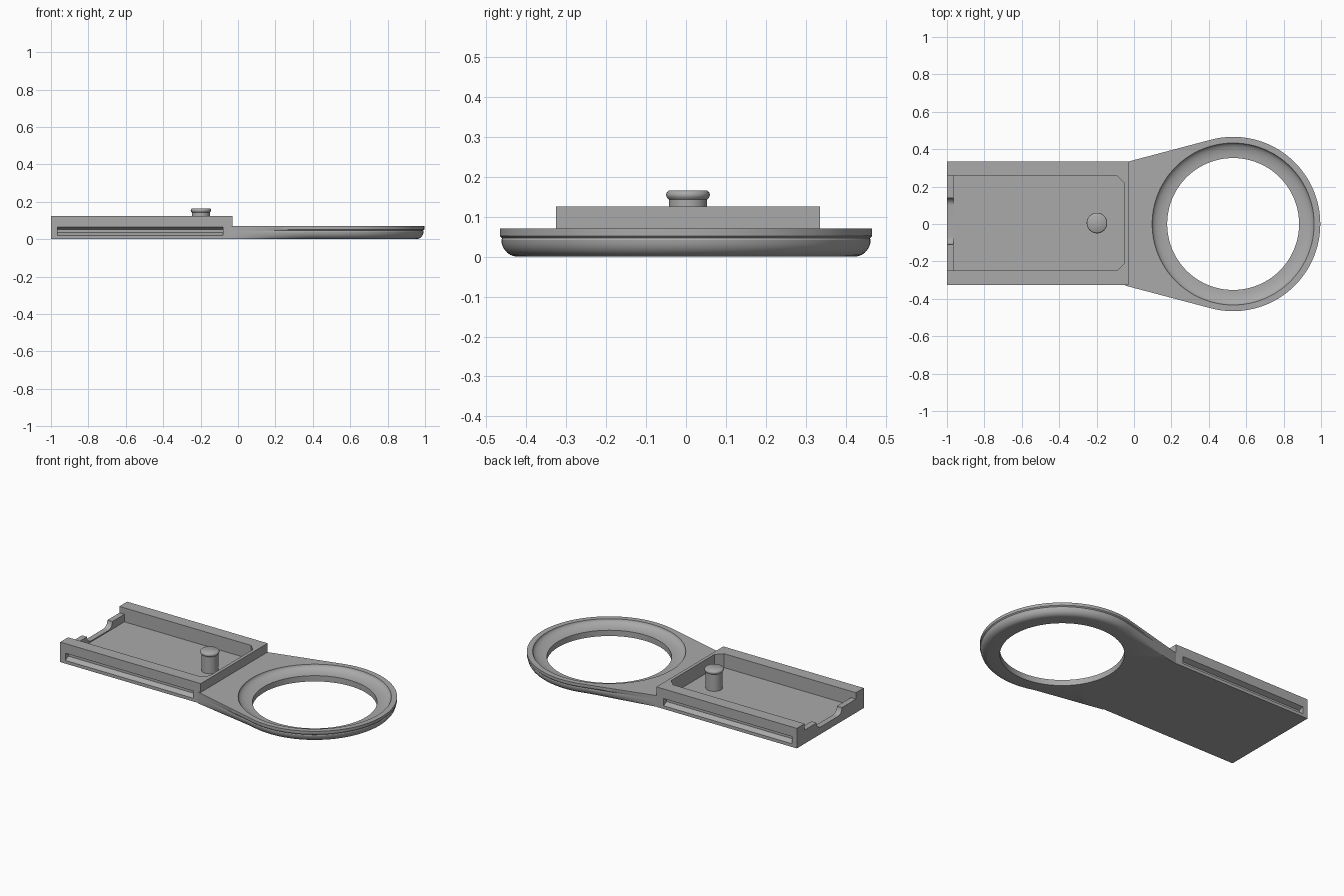
import bpy, bmesh, math
from mathutils import Vector

cube = bpy.data.objects.get("Cube")
if cube:
    bpy.data.objects.remove(cube, do_unlink=True)

grey = bpy.data.materials.new("plain grey")
grey.use_nodes = True
GREY = (0.40, 0.40, 0.40, 1)
grey.diffuse_color = GREY
grey.node_tree.nodes["Principled BSDF"].inputs["Base Color"].default_value = GREY

MID = 0.005          # centre line of the tray in y


def finish(name, bm):
    bmesh.ops.recalc_face_normals(bm, faces=bm.faces)
    mesh = bpy.data.meshes.new(name)
    bm.to_mesh(mesh)
    bm.free()
    mesh.materials.append(grey)
    ob = bpy.data.objects.new(name, mesh)
    bpy.context.collection.objects.link(ob)
    return ob


def smooth(ob, angle=30):
    bpy.ops.object.select_all(action='DESELECT')
    ob.select_set(True)
    bpy.context.view_layer.objects.active = ob
    bpy.ops.object.shade_smooth_by_angle(angle=math.radians(angle))


def prism(name, points, axis, lo, hi):
    """Extrude a 2D outline along an axis, from lo to hi."""
    bm = bmesh.new()
    place = {'x': lambda a, b: (lo, a, b), 'z': lambda a, b: (a, b, lo)}[axis]
    face = bm.faces.new([bm.verts.new(place(*p)) for p in points])
    out = bmesh.ops.extrude_face_region(bm, geom=[face])
    shift = Vector((hi - lo, 0, 0) if axis == 'x' else (0, 0, hi - lo))
    verts = [g for g in out["geom"] if isinstance(g, bmesh.types.BMVert)]
    bmesh.ops.translate(bm, vec=shift, verts=verts)
    return finish(name, bm)


def loft(name, loops, wrap):
    """Join equal closed loops of points; cap the ends unless they wrap."""
    bm = bmesh.new()
    rings = [[bm.verts.new(p) for p in loop] for loop in loops]
    n = len(rings[0])
    pairs = list(zip(rings, rings[1:])) + ([(rings[-1], rings[0])] if wrap else [])
    for a, b in pairs:
        for i in range(n):
            j = (i + 1) % n
            bm.faces.new((a[i], a[j], b[j], b[i]))
    if not wrap:
        bm.faces.new(rings[0])
        bm.faces.new(rings[-1])
    return finish(name, bm)


def cut(ob, cutter):
    mod = ob.modifiers.new("cut", 'BOOLEAN')
    mod.operation, mod.solver, mod.object = 'DIFFERENCE', 'EXACT', cutter
    bpy.context.view_layer.objects.active = ob
    bpy.ops.object.modifier_apply(modifier=mod.name)
    bpy.data.objects.remove(cutter, do_unlink=True)


# Tray body
BACK, FRONT, HALF, HEIGHT = -1.0, -0.03, 0.33, 0.125
tray = prism("tray", [(BACK, MID - HALF), (FRONT, MID - HALF),
                      (FRONT, MID + HALF), (BACK, MID + HALF)], 'z', 0, HEIGHT)

# Pocket with two chamfered corners
inner, end, bevel = 0.253, -0.05, 0.04
cut(tray, prism("pocket_cutter", [
    (-0.965, MID - inner), (end - bevel, MID - inner), (end, MID - inner + bevel),
    (end, MID + inner - bevel), (end - bevel, MID + inner), (-0.965, MID + inner)],
    'z', 0.038, 0.3))

# Lowered end wall with a round-cornered gap
r, gap, ledge = 0.04, 0.125, 0.085
arc = [(MID + 0.01 + gap - r + r * math.sin(t), ledge - r * math.cos(t))
       for t in [math.pi / 2 * k / 8 for k in range(9)]]
mirrored = [(2 * (MID + 0.01) - y, z) for y, z in reversed(arc)]
cut(tray, prism("gap_cutter", mirrored + arc + [
    (MID + inner, ledge), (MID + inner, 0.3), (MID - inner, 0.3), (MID - inner, ledge)],
    'x', -1.1, -0.96))

# Tapered slots along both sides
for side in (-1, 1):
    y_out, y_in = MID + side * (HALF + 0.0001), MID + side * (HALF - 0.03)
    cut(tray, prism("slot_cutter", [(y_out, 0.02), (y_out, 0.065),
                                    (y_in, 0.052), (y_in, 0.035)], 'x', -0.965, -0.08))

# Ring and neck, lofted around the ring centre
CX, R, HOLE, DISH, TOP = 0.53, 0.466, 0.3525, 0.433, 0.07
NECK = -0.045
dx = NECK - CX
corner_r = math.hypot(dx, HALF)
corner_a = math.atan2(HALF, dx)
tangent_a = corner_a - math.acos(R / corner_r)


def outline_radius(a):
    a = abs(math.atan2(math.sin(a), math.cos(a)))
    if a <= tangent_a:
        return R
    if a <= corner_a:
        return R / math.cos(a - tangent_a)
    return dx / math.cos(a)


half_angles = [tangent_a * k / 48 for k in range(49)]
half_angles += [tangent_a + (corner_a - tangent_a) * k / 16 for k in range(1, 17)]
half_angles += [corner_a + (math.pi - corner_a) * k / 12 for k in range(1, 13)]
angles = half_angles + [-a for a in reversed(half_angles[1:-1])]


def circle(radius, z):
    return [(CX + radius * math.cos(a), radius * math.sin(a), z) for a in angles]


def outer(inset, z):
    loop = []
    for a in angles:
        rad = outline_radius(a)
        x = CX + rad * math.cos(a)
        fade = min(1, max(0, (x - NECK) / 0.42))
        rad -= inset * fade
        loop.append((CX + rad * math.cos(a), rad * math.sin(a), z))
    return loop


loops = [circle(HOLE, 0)]
for k in range(8):                       # rounded underside edge
    t = math.pi / 2 * k / 7
    loops.append(outer(0.004 + 0.04 * (1 - math.sin(t)), 0.042 * (1 - math.cos(t))))
loops += [outer(0.006, 0.046), outer(0, 0.052), outer(0, TOP)]
for k in range(9):                       # concave dish
    t = math.pi / 2 * k / 8
    loops.append(circle(DISH - (DISH - HOLE) * (1 - math.cos(t)), TOP - 0.034 * math.sin(t)))
smooth(loft("ring_and_neck", loops, True))

# Pin with a rounded head
profile = [(0.048, 0.03), (0.048, 0.143), (0.053, 0.148), (0.055, 0.154),
           (0.053, 0.161), (0.048, 0.165)]
pin = loft("pin", [[(-0.198 + rad * math.cos(math.tau * i / 40),
                     MID + rad * math.sin(math.tau * i / 40), z) for i in range(40)]
                   for rad, z in profile], False)
smooth(pin, 40)
smooth(tray)
